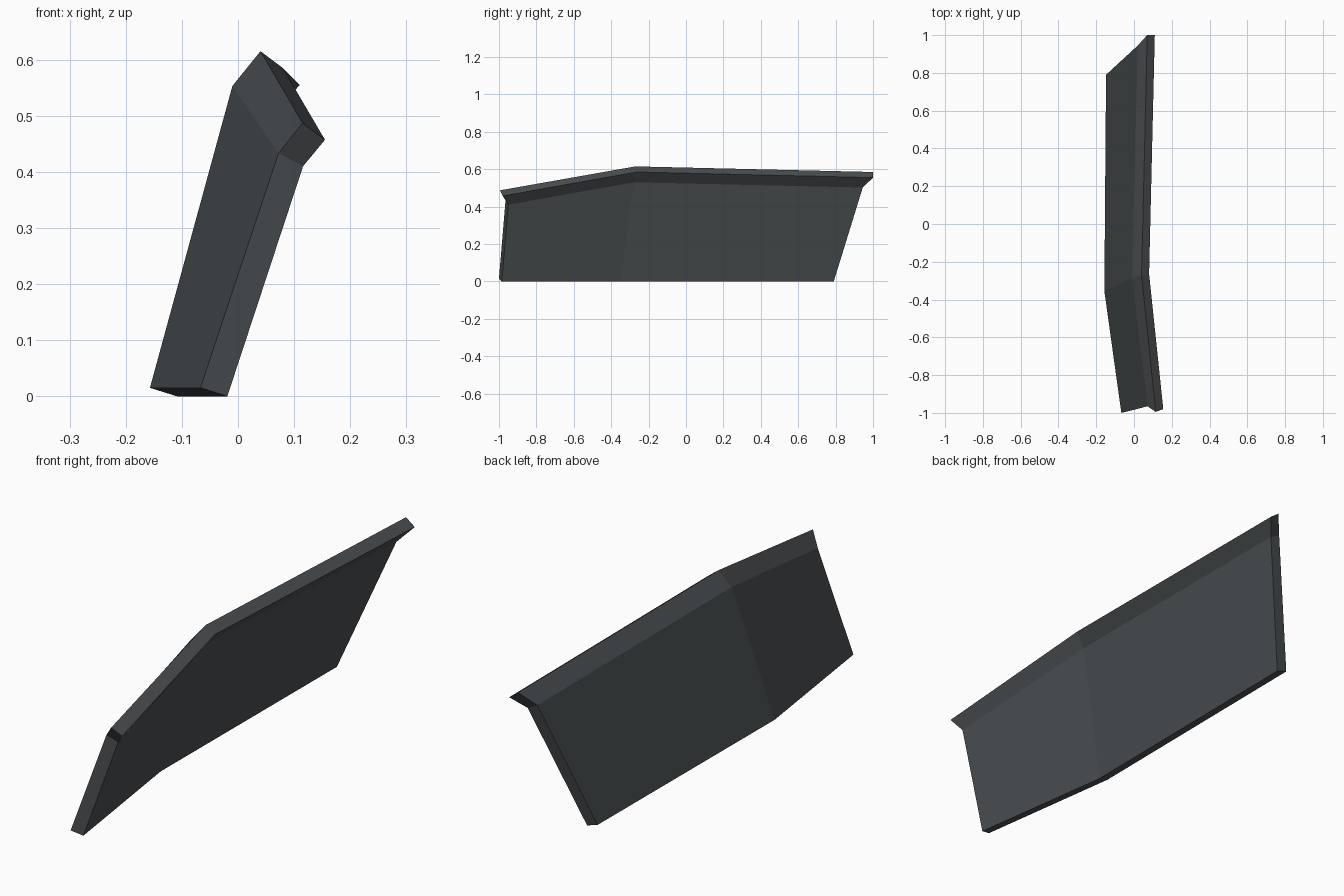
import bpy
import bmesh
from mathutils import Vector

cube = bpy.data.objects.get("Cube")
if cube:
    bpy.data.objects.remove(cube, do_unlink=True)


def make_material(name, colour):
    material = bpy.data.materials.new(name)
    material.use_nodes = True
    material.diffuse_color = colour
    shader = next(n for n in material.node_tree.nodes if n.type == "BSDF_PRINCIPLED")
    shader.inputs["Base Color"].default_value = colour
    shader.inputs["Roughness"].default_value = 0.6
    return material


def bent_panel(name, stations, thickness, material):
    """Loft a folded sheet through the stations, giving it a solid thickness."""
    bm = bmesh.new()
    inner, outer = [], []
    for points, skew in stations:
        inner.append([bm.verts.new(p) for p in points])
        outer.append([bm.verts.new(Vector(p) + Vector((dx, skew, dz)))
                      for p, (dx, dz) in zip(points, thickness)])

    def quad(a, b, c, d):
        bm.faces.new((a, b, c, d))

    last = len(thickness) - 1
    for s in range(len(stations) - 1):
        # Broad faces of the wall and the flange
        for sheet in (inner, outer):
            for r in range(last):
                quad(sheet[s][r], sheet[s + 1][r], sheet[s + 1][r + 1], sheet[s][r + 1])
        # Bottom edge and flange lip
        for r in (0, last):
            quad(inner[s][r], inner[s + 1][r], outer[s + 1][r], outer[s][r])
    # End caps
    for s in (0, len(stations) - 1):
        for r in range(last):
            quad(inner[s][r], inner[s][r + 1], outer[s][r + 1], outer[s][r])

    bmesh.ops.recalc_face_normals(bm, faces=bm.faces)
    mesh = bpy.data.meshes.new(name)
    bm.to_mesh(mesh)
    bm.free()
    mesh.materials.append(material)
    panel = bpy.data.objects.new(name, mesh)
    bpy.context.collection.objects.link(panel)
    return panel


# Each station: bottom, fold and flange tip, then the end-to-end skew of the sheet
front = [(-0.067, -1.0, 0.015), (0.072, -0.965, 0.433), (0.115, -0.995, 0.487)]
middle = [(-0.157, -0.355, 0.015), (-0.01, -0.285, 0.553), (0.04, -0.27, 0.615)]
back = [(-0.148, 0.79, 0.015), (0.02, 0.945, 0.525), (0.07, 1.0, 0.585)]

slate = make_material("dark slate grey", (0.07, 0.078, 0.083, 1))
bent_panel("flanged_side_panel",
           [(front, 0.015), (middle, 0.005), (back, 0)],
           [(0.048, -0.015), (0.044, -0.023), (0.04, -0.03)],
           slate)
